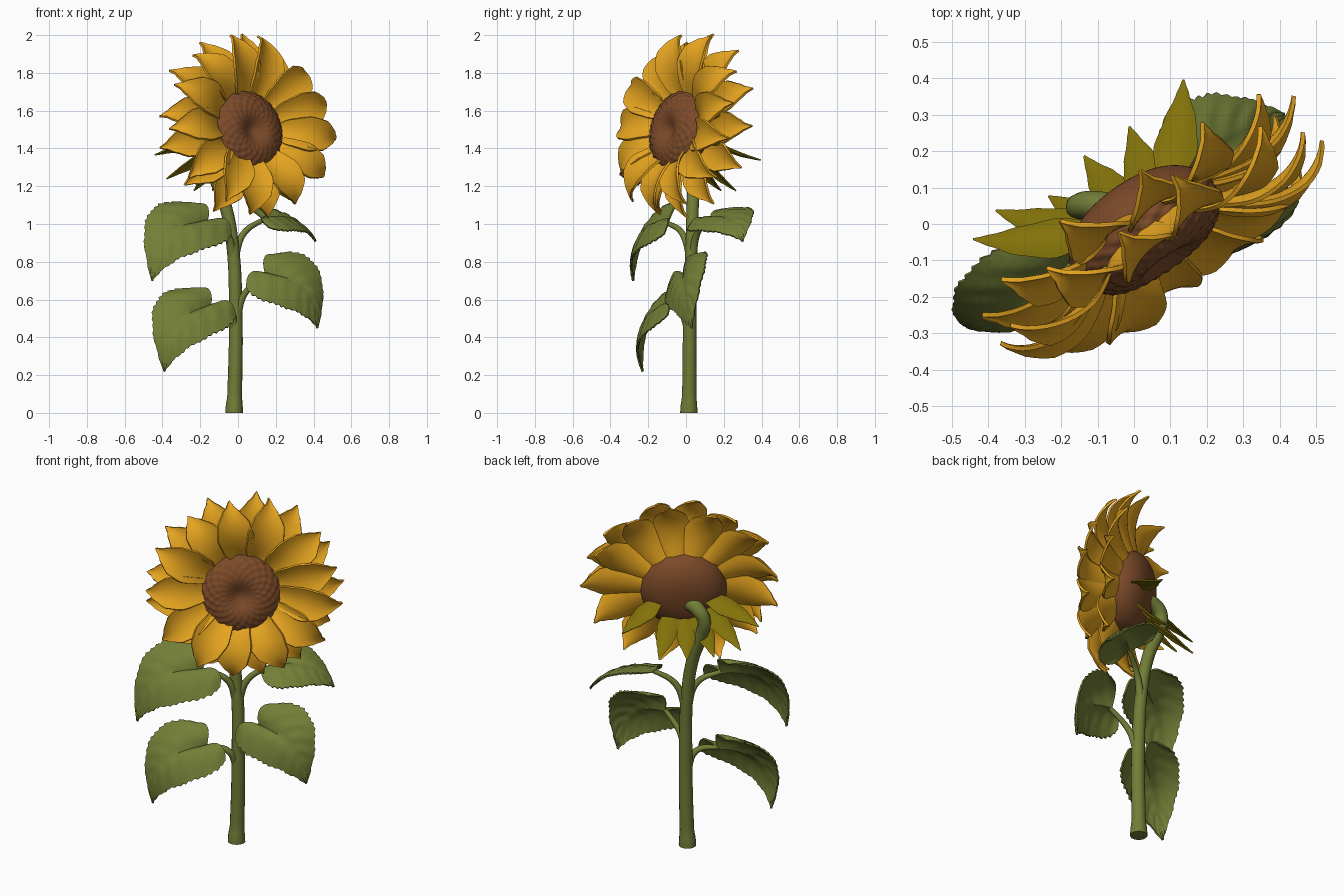
import bpy, bmesh, math, random
from mathutils import Vector, Matrix

if "Cube" in bpy.data.objects:
    bpy.data.objects.remove(bpy.data.objects["Cube"])

random.seed(7)


def material(name, color):
    m = bpy.data.materials.new(name)
    m.diffuse_color = (*color, 1)
    m.use_nodes = True
    m.node_tree.nodes["Principled BSDF"].inputs["Base Color"].default_value = m.diffuse_color
    return m


YELLOW = material("golden yellow", (0.78, 0.37, 0.014))
BROWN = material("seed brown", (0.20, 0.068, 0.022))
GREEN = material("leaf green", (0.17, 0.212, 0.038))
STEM = material("stem green", (0.165, 0.205, 0.038))
OLIVE = material("olive", (0.225, 0.168, 0.003))


def lerp_profile(points, t):
    for (a, va), (b, vb) in zip(points, points[1:]):
        if t <= b:
            k = (t - a) / (b - a)
            k = 0.5 * k + 0.5 * k * k * (3 - 2 * k)
            return va + (vb - va) * k
    return points[-1][1]


def add_grid(bm, rows, cols, func, wrap=False):
    """Skin a grid of points func(row, col)."""
    n = cols if wrap else cols + 1
    vs = [[bm.verts.new(func(i, j)) for j in range(n)] for i in range(rows + 1)]
    for i in range(rows):
        for j in range(cols):
            k = (j + 1) % n
            bm.faces.new((vs[i][j], vs[i][k], vs[i + 1][k], vs[i + 1][j]))


def finish(bm, name, mat, thickness=0):
    if not thickness:
        bmesh.ops.remove_doubles(bm, verts=bm.verts, dist=1e-5)
        bmesh.ops.recalc_face_normals(bm, faces=bm.faces)
    me = bpy.data.meshes.new(name)
    bm.to_mesh(me)
    bm.free()
    me.materials.append(mat)
    ob = bpy.data.objects.new(name, me)
    bpy.context.collection.objects.link(ob)
    bpy.ops.object.select_all(action='DESELECT')
    ob.select_set(True)
    bpy.context.view_layer.objects.active = ob
    if thickness:
        mod = ob.modifiers.new("thickness", 'SOLIDIFY')
        mod.thickness = thickness
        mod.offset = 0
        bpy.ops.object.convert(target='MESH')
    bpy.ops.object.shade_smooth_by_angle(angle=math.radians(50))
    return ob


def tube(name, pts, mat):
    """Round tube through points (x, y, z, radius)."""
    cu = bpy.data.curves.new(name, 'CURVE')
    cu.dimensions = '3D'
    cu.bevel_depth = 1
    cu.bevel_resolution = 5
    cu.use_fill_caps = True
    cu.resolution_u = 8
    sp = cu.splines.new('BEZIER')
    sp.bezier_points.add(len(pts) - 1)
    for bp, p in zip(sp.bezier_points, pts):
        bp.co = p[:3]
        bp.radius = p[3]
        bp.handle_left_type = bp.handle_right_type = 'AUTO'
    cu.materials.append(mat)
    ob = bpy.data.objects.new(name, cu)
    bpy.context.collection.objects.link(ob)
    bpy.ops.object.select_all(action='DESELECT')
    ob.select_set(True)
    bpy.context.view_layer.objects.active = ob
    bpy.ops.object.convert(target='MESH')
    bpy.ops.object.shade_smooth_by_angle(angle=math.radians(50))


# Flower head frame: u sideways, v up, n out of the face
az, tilt = math.radians(35), math.radians(10)
n = Vector((math.sin(az) * math.cos(tilt), -math.cos(az) * math.cos(tilt), math.sin(tilt)))
u = Vector((math.cos(az), math.sin(az), 0))
v = n.cross(u)
CENTRE = Vector((0.033, 0.0, 1.515))
HEAD = Matrix.Translation(CENTRE) @ Matrix((u, v, n)).transposed().to_4x4()

# Seed head: domed back, dimpled front with spiral seed bumps
ROWS, SEGS = 64, 126


def disc_point(i, j):
    phi = math.pi * i / ROWS
    th = 2 * math.pi * j / SEGS
    r = 0.229 * max(math.sin(phi), 0) ** 0.8 * (1 - 0.035 * math.cos(phi))
    h = -0.13 * math.cos(phi)
    if phi > 1.5:
        h -= 0.05 * math.exp(-(r / 0.07) ** 2)
        d = 0.013 * min(1, r / 0.15) * min(1, (phi - 1.5) * 4)
        k = 1 + d * (math.cos(21 * th + 20 * phi) + math.cos(21 * th - 20 * phi))
        r, h = r * k, h * k
    return HEAD @ Vector((r * math.cos(th) - 0.014, r * math.sin(th) - 0.036, h))


bm = bmesh.new()
add_grid(bm, ROWS, SEGS, disc_point, wrap=True)
finish(bm, "seed_head", BROWN)

PETAL = [(0, 0.38), (0.22, 0.77), (0.47, 1), (0.66, 0.87), (0.8, 0.5), (0.9, 0.2), (1, 0.02)]
SEPAL = [(0, 0.5), (0.35, 1), (0.65, 0.7), (0.85, 0.3), (1, 0.02)]


def add_petal(bm, ang, r0, h0, length, width, elev, curl, cup, twist, hook, shape,
              squash=0.935, power=1.8):
    """Cupped pointed blade that leaves the head at angle ang and curls back."""
    rows, cols = 18, 8
    mid, r, h = [], r0, h0
    for i in range(rows + 1):
        a = math.radians(elev - curl * (i / rows) ** power)
        mid.append((r, h, a))
        r += length / rows * math.cos(a)
        h += length / rows * math.sin(a)

    def point(i, j):
        t, s = i / rows, 2 * j / cols - 1
        w = width * lerp_profile(shape, t)
        r, h, a = mid[i]
        side, up = s * w, cup * w * s * s
        c, sn = math.cos(twist), math.sin(twist)
        side, up = side * c - up * sn, side * sn + up * c
        side += hook * length * t ** 3
        r, h = r - up * math.sin(a), h + up * math.cos(a)
        x = r * math.cos(ang) - side * math.sin(ang)
        y = r * math.sin(ang) + side * math.cos(ang)
        return HEAD @ Vector((x, y * squash, h))

    add_grid(bm, rows, cols, point)


# Two rings of petals
COUNT = 13
for name, offset, h0, elev, curl, length in (
        ("front_petals", 0.5, 0.025, 36, 100, 0.40), ("back_petals", 0.0, -0.03, 21, 74, 0.39)):
    bm = bmesh.new()
    for k in range(COUNT):
        ang = 2 * math.pi * (k + offset + random.uniform(-0.12, 0.12)) / COUNT
        low = -math.sin(ang)
        add_petal(bm, ang, 0.165, h0, length * random.uniform(0.96, 1.04), 0.099,
                  elev + 4 * low + random.uniform(-4, 4), curl + random.uniform(-8, 8),
                  0.27, random.uniform(0.0, 0.2), random.uniform(-0.04, 0.16), PETAL)
    finish(bm, name, YELLOW, 0.012)

# Sepals behind the lower half of the head, lying nearly level at the sides
bm = bmesh.new()
for deg, length, elev, twist in ((-24, 0.31, -40, 70), (-70, 0.30, -44, 20), (-98, 0.29, -48, -8),
                                 (-122, 0.30, -36, -30), (-146, 0.36, -36, -50),
                                 (-167, 0.36, -26, -65)):
    add_petal(bm, math.radians(deg), 0.12, -0.07, length, 0.06, elev, 14,
              0.25, math.radians(twist), 0.03, SEPAL, 1, 1.3)
finish(bm, "sepals", OLIVE, 0.008)

# Main stem with a crook into the back of the head
tube("stem", [(-0.02, 0.015, 0, 0.047), (-0.02, 0.015, 0.025, 0.046), (-0.018, 0.017, 0.09, 0.039),
              (-0.012, 0.02, 0.5, 0.036), (-0.03, 0.03, 0.9, 0.033), (-0.07, 0.036, 1.11, 0.033),
              (-0.134, 0.042, 1.28, 0.034), (-0.15, 0.048, 1.36, 0.036),
              (-0.115, 0.052, 1.415, 0.039), (-0.02, 0.035, 1.44, 0.045)], STEM)

LEAF = [(0, 0.72), (0.1, 0.93), (0.22, 1), (0.45, 0.86), (0.7, 0.52), (0.88, 0.22), (1, 0.015)]


def leaf(name, base, tip, normal, width, arch, bow):
    """Heart-shaped toothed blade from the stalk end to the tip, bowed sideways."""
    base, tip = Vector(base), Vector(tip)
    along = tip - base
    length = along.length
    along.normalize()
    up = Vector(normal)
    up = (up - along * up.dot(along)).normalized()
    across = up.cross(along)
    rows, cols = 45, 16

    def point(i, j):
        t, s = i / rows, 2 * j / cols - 1
        q = abs(s)
        w = width * lerp_profile(LEAF, t)
        if q == 1:
            w *= 1 + 0.03 * (i % 3)
        # lobes swing back beside the stalk
        lift = -0.17 * math.sin(math.pi * q ** 0.85 * 0.85) * (1 - t) ** 2
        d = length * (t + lift + 0.05 * q * t * (1 - t))
        bend = 4 * t * (1 - t)
        z = arch * bend - 0.16 * w * s * s
        z -= 0.012 * math.exp(-(s / 0.12) ** 2) * (1 - t)
        z += 0.003 * math.sin(2 * math.pi * (6 * t - 1.6 * q)) * math.sin(math.pi * q)
        return base + along * d + across * (s * w + bow * bend) + up * z

    bm = bmesh.new()
    add_grid(bm, rows, cols, point)
    finish(bm, name, GREEN, 0.009)


# Leaves: name, stalk start, stalk bend, blade base, tip, normal, half width, arch, bow
LEAVES = [
    ("upper_left", (-0.025, 0.03, 0.80), (-0.06, -0.02, 0.95), (-0.165, -0.105, 1.01),
     (-0.455, -0.28, 0.70), (0, -0.88, 0.48), 0.19, 0.09, -0.075),
    ("lower_left", (-0.015, 0.02, 0.42), (-0.045, -0.03, 0.54), (-0.145, -0.095, 0.565),
     (-0.39, -0.23, 0.22), (0, -0.9, 0.42), 0.185, 0.095, -0.068),
    ("lower_right", (-0.01, 0.02, 0.50), (0.035, 0.0, 0.63), (0.15, -0.02, 0.735),
     (0.42, 0.03, 0.45), (0.45, -0.83, 0.36), 0.19, 0.07, 0.068),
    ("upper_right", (-0.025, 0.03, 0.80), (0.03, 0.06, 0.95), (0.145, 0.13, 1.03),
     (0.41, 0.30, 0.91), (0.35, -0.2, 0.9), 0.172, 0.055, 0.03),
]
for name, start, bend, base, tip, normal, width, arch, bow in LEAVES:
    tube(name + "_stalk", [(*start, 0.024), (*bend, 0.017), (*base, 0.012)], STEM)
    leaf(name + "_leaf", base, tip, normal, width, arch, bow)
